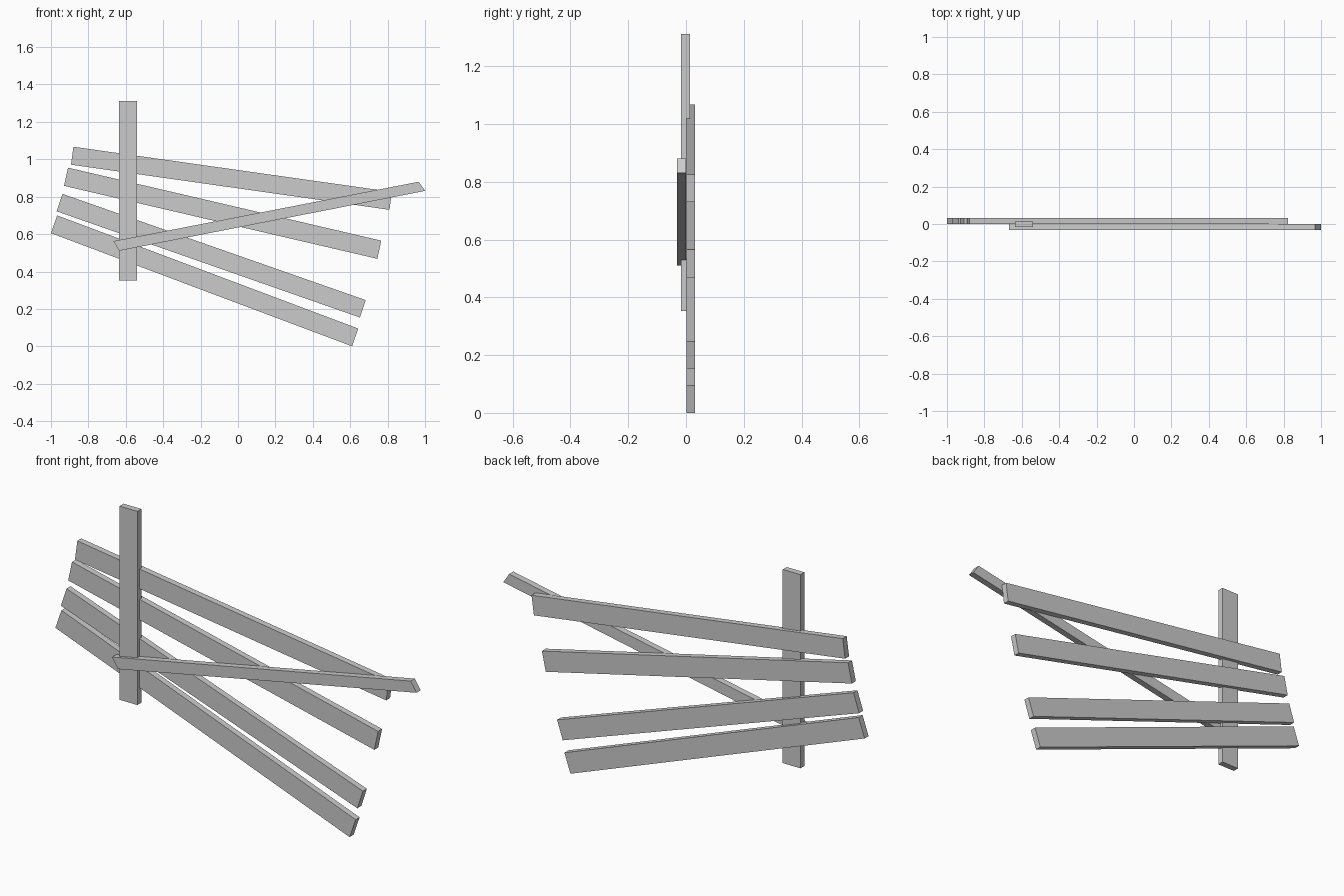
import bpy, bmesh

if "Cube" in bpy.data.objects:
    bpy.data.objects.remove(bpy.data.objects["Cube"])


def board(name, outline, y0, y1):
    """Extrude a front-view (x, z) outline from y0 back to y1."""
    bm = bmesh.new()
    face = bm.faces.new([bm.verts.new((x, y0, z)) for x, z in outline])
    ext = bmesh.ops.extrude_face_region(bm, geom=[face])
    moved = [v for v in ext["geom"] if isinstance(v, bmesh.types.BMVert)]
    bmesh.ops.translate(bm, verts=moved, vec=(0, y1 - y0, 0))
    bmesh.ops.recalc_face_normals(bm, faces=bm.faces[:])
    mesh = bpy.data.meshes.new(name)
    bm.to_mesh(mesh)
    bm.free()
    obj = bpy.data.objects.new(name, mesh)
    bpy.context.collection.objects.link(obj)
    return obj


# Four sagging rails at the back: lower-left corner, lower-right corner, width vector
rails = [
    ((-0.893, 0.971), (0.81, 0.73), (0.013, 0.096)),
    ((-0.93, 0.858), (0.745, 0.468), (0.021, 0.097)),
    ((-0.97, 0.722), (0.652, 0.154), (0.031, 0.093)),
    ((-1.0, 0.605), (0.61, 0.0), (0.033, 0.095)),
]
for i, (a, b, w) in enumerate(rails):
    top = [(p[0] + w[0], p[1] + w[1]) for p in (b, a)]
    board(f"rail_{i + 1}", [a, b, *top], 0.001, 0.032)

# Upright post
board("post", [(-0.636, 0.353), (-0.539, 0.353),
               (-0.539, 1.311), (-0.636, 1.311)], -0.017, 0.014)

# Diagonal brace with slanted ends, across the front
board("brace", [(-0.635, 0.511), (1.0, 0.831),
                (0.967, 0.88), (-0.667, 0.562)], -0.032, 0.0)
